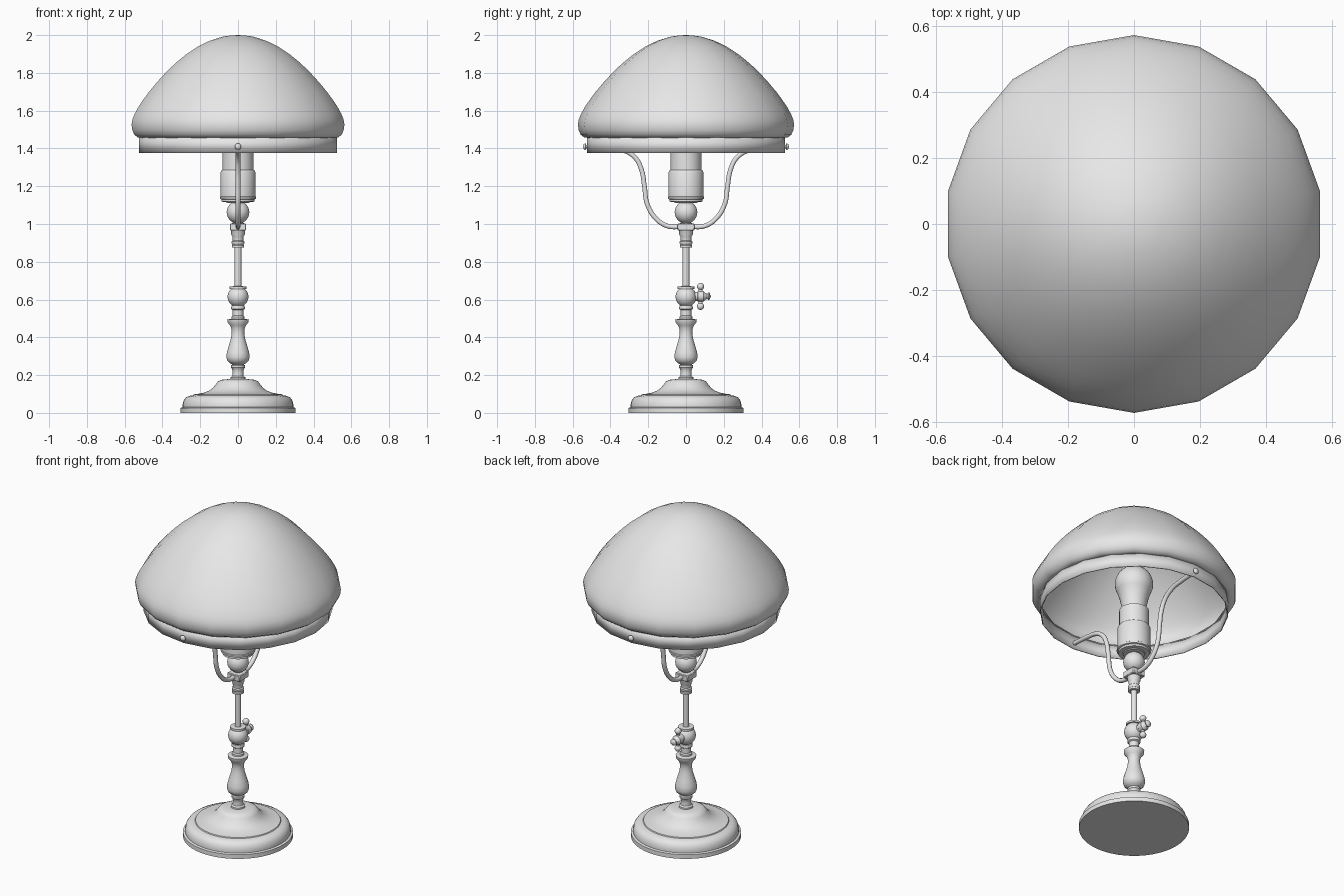
import bpy, bmesh, math
from mathutils import Matrix

if "Cube" in bpy.data.objects:
    bpy.data.objects.remove(bpy.data.objects["Cube"], do_unlink=True)

grey = bpy.data.materials.new("plain grey")
grey.use_nodes = True
grey.diffuse_color = (0.8, 0.8, 0.8, 1)
grey.node_tree.nodes["Principled BSDF"].inputs["Base Color"].default_value = (0.8, 0.8, 0.8, 1)


def finish(obj):
    obj.data.materials.append(grey)
    bpy.ops.object.select_all(action='DESELECT')
    obj.select_set(True)
    bpy.context.view_layer.objects.active = obj
    bpy.ops.object.shade_smooth_by_angle(angle=math.radians(40))
    return obj


def from_bmesh(name, bm):
    mesh = bpy.data.meshes.new(name)
    bm.to_mesh(mesh)
    bm.free()
    obj = bpy.data.objects.new(name, mesh)
    bpy.context.collection.objects.link(obj)
    return finish(obj)


def lathe(name, profile, sides=32, matrix=Matrix()):
    """Turn (radius, height) points, listed bottom to top, around the z axis."""
    bm = bmesh.new()
    rings = []
    for r, z in profile:
        angles = [math.pi / 2 + math.tau * i / sides for i in range(sides)]
        rings.append([bm.verts.new((r * math.cos(a), r * math.sin(a), z)) for a in angles])
    for low, high in zip(rings, rings[1:]):
        for i in range(sides):
            j = (i + 1) % sides
            bm.faces.new((low[i], low[j], high[j], high[i]))
    bmesh.ops.remove_doubles(bm, verts=bm.verts, dist=1e-5)
    bm.transform(matrix)
    return from_bmesh(name, bm)


def ball_profile(radius, centre, start=-90, end=90, steps=12):
    angles = [math.radians(start + (end - start) * i / steps) for i in range(steps + 1)]
    return [(radius * math.cos(a), centre + radius * math.sin(a)) for a in angles]


def ball(name, radius, place):
    return lathe(name, ball_profile(radius, 0), 16, Matrix.Translation(place))


def thicken(obj, thickness):
    mod = obj.modifiers.new("thickness", 'SOLIDIFY')
    mod.thickness = thickness
    mod.offset = -1


# Stepped foot
lathe("base", [(0, 0), (.305, 0), (.305, .026), (.293, .03), (.293, .045), (.288, .065),
               (.276, .082), (.258, .09), (.238, .093), (.235, .098), (.21, .101),
               (.18, .107), (.152, .118), (.13, .136), (.115, .155), (.106, .167),
               (.088, .175), (.06, .178), (.04, .179), (0, .179)], 48)

# Turned lower stem with vase-shaped baluster
lathe("lower_stem", [(.04, .176), (.04, .188), (.03, .194), (.028, .215), (.032, .235),
                     (.037, .24), (.037, .252), (.03, .256), (.042, .263), (.056, .275),
                     (.062, .295), (.059, .32), (.049, .355), (.037, .395), (.033, .425),
                     (.035, .445), (.042, .463), (.056, .48), (.057, .494), (.034, .498),
                     (.034, .508), (.028, .515), (.028, .545), (.036, .55), (.036, .56),
                     (.034, .568)])
lathe("clamp_ball", ball_profile(.055, .615, -60, 48)
      + [(.044, .657), (.044, .669), (.018, .671)])
lathe("rod", [(.018, .66), (.018, .885)], 20)

# Upper collar and fork block
lathe("upper_collar", [(.018, .875), (.033, .876), (.033, .887), (.029, .89), (.034, .897),
                       (.034, .907), (.028, .912), (.03, .935), (.036, .945), (.036, .962),
                       (.04, .968), (.04, 1.0), (.026, 1.006), (.026, 1.02)])
bm = bmesh.new()
bmesh.ops.create_cube(bm, size=1, matrix=Matrix.Translation((0, 0, .984))
                      @ Matrix.Diagonal((.086, .09, .038, 1)))
bmesh.ops.bevel(bm, geom=bm.edges[:], offset=.004, segments=1, affect='EDGES')
from_bmesh("fork_block", bm)
lathe("upper_ball", ball_profile(.06, 1.062))

# Lamp socket and bulb
lathe("socket", [(0, 1.112), (.06, 1.112), (.062, 1.117), (.087, 1.118), (.087, 1.13),
                 (.096, 1.133), (.096, 1.143), (.092, 1.146), (.092, 1.275), (.087, 1.284),
                 (.082, 1.287), (.082, 1.392), (.066, 1.396)])
lathe("bulb", [(.068, 1.385), (.07, 1.42), (.079, 1.465), (.093, 1.51)]
      + ball_profile(.106, 1.56, -25, 90))

# Clamp screw at the back with a two-ball handle
to_back = Matrix.Translation((0, 0, .617)) @ Matrix.Rotation(-math.pi / 2, 4, 'X')
lathe("clamp_screw", [(.024, .04), (.024, .06), (.028, .064), (.028, .092), (.02, .1),
                      (.013, .112), (.02, .118), (.02, .123), (.009, .128), (0, .134)],
      20, to_back)
lathe("handle_bar", [(.01, .565), (.01, .67)], 12, Matrix.Translation((0, .077, 0)))
for side, z in (("lower", .564), ("upper", .669)):
    ball(side + "_handle_ball", .019, (0, .077, z))

# Curved arms holding the ring, with a screw at each end
path = [(.03, .984), (.1, .99), (.16, 1.03), (.205, 1.105), (.22, 1.2), (.235, 1.285),
        (.268, 1.35), (.325, 1.388), (.4, 1.402), (.51, 1.41)]
for side, s in (("front", -1), ("back", 1)):
    curve = bpy.data.curves.new(side + "_arm", 'CURVE')
    curve.dimensions = '3D'
    curve.bevel_depth = .013
    curve.bevel_resolution = 3
    curve.resolution_u = 6
    curve.use_fill_caps = True
    spline = curve.splines.new('BEZIER')
    spline.bezier_points.add(len(path) - 1)
    for point, (y, z) in zip(spline.bezier_points, path):
        point.co = (0, s * y, z)
        point.handle_left_type = point.handle_right_type = 'AUTO'
    arm = bpy.data.objects.new(side + "_arm", curve)
    bpy.context.collection.objects.link(arm)
    bpy.ops.object.select_all(action='DESELECT')
    arm.select_set(True)
    bpy.context.view_layer.objects.active = arm
    bpy.ops.object.convert(target='MESH')
    finish(bpy.context.view_layer.objects.active)
    turn = Matrix.Translation((0, 0, 1.41)) @ Matrix.Rotation(-s * math.pi / 2, 4, 'X')
    lathe(side + "_screw", [(.009, .5), (.009, .53), (.017, .531), (.017, .536),
                            (.012, .542), (0, .545)], 16, turn)

# Faceted ring and domed shade
thicken(lathe("shade_ring", [(.523, 1.377), (.523, 1.46)], 20), .006)
thicken(lathe("shade", [(.515, 1.455), (.539, 1.459), (.557, 1.472), (.568, 1.496), (.572, 1.526),
                        (.568, 1.552), (.556, 1.582), (.535, 1.62), (.508, 1.66),
                        (.478, 1.7), (.436, 1.75), (.39, 1.8), (.338, 1.85), (.276, 1.9),
                        (.214, 1.94), (.152, 1.97), (.085, 1.991), (.04, 1.998),
                        (0, 2.0)], 18), .006)
